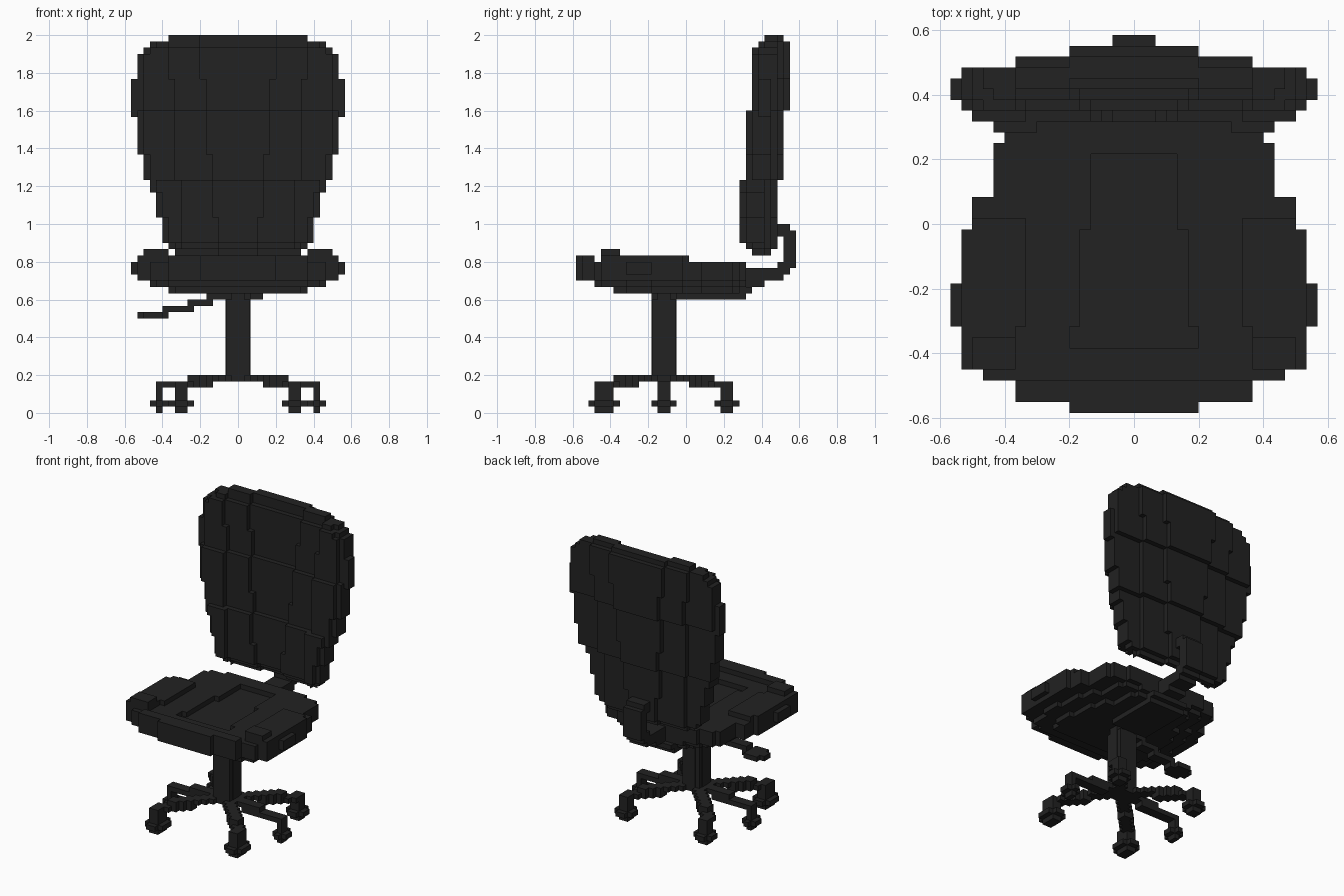
import bpy, bmesh
from mathutils import Matrix, Vector

U = 1 / 30  # size of one block

cube = bpy.data.objects.get("Cube")
if cube:
    bpy.data.objects.remove(cube, do_unlink=True)

charcoal = bpy.data.materials.new("charcoal")
charcoal.use_nodes = True
colour = (0.016, 0.016, 0.016, 1)
charcoal.diffuse_color = colour
charcoal.node_tree.nodes["Principled BSDF"].inputs["Base Color"].default_value = colour


def both(x0, x1, *rest):
    """A box and its mirror image across x = 0."""
    return [(x0, x1, *rest), (-x1, -x0, *rest)]


def build(name, boxes):
    """One object out of boxes (x0, x1, y0, y1, z0, z1) in block units."""
    bm = bmesh.new()
    for x0, x1, y0, y1, z0, z1 in boxes:
        centre = Vector((x0 + x1, y0 + y1, z0 + z1)) * U / 2
        size = Vector((x1 - x0, y1 - y0, z1 - z0)) * U
        bmesh.ops.create_cube(bm, size=1, matrix=Matrix.Translation(centre) @ Matrix.Diagonal(size.to_4d()))
    mesh = bpy.data.meshes.new(name)
    bm.to_mesh(mesh)
    bm.free()
    mesh.materials.append(charcoal)
    obj = bpy.data.objects.new(name, mesh)
    bpy.context.collection.objects.link(obj)


# Backrest: bands of z0, z1, half width, centre width, middle width, shift, front trim, back trim
bands = [
    (59, 60, 11, 6, 11, 0, 1, 1), (58, 59, 14, 6, 11, 0, 1, 0),
    (57, 58, 15, 6, 11, 0, 0, 0), (53, 57, 16, 6, 11, 0, 0, 0),
    (48, 53, 16, 5, 10, 0, 0, 0), (41, 48, 16, 5, 10, -1, 0, 0),
    (37, 41, 15, 4, 10, -1, 0, 0), (35, 37, 14, 4, 9, -2, 0, 0),
    (31, 35, 13, 4, 9, -2, 0, 0), (27, 31, 12, 3, 9, -2, 0, 0),
    (26, 27, 11, 3, 9, -2, 1, 0), (25, 26, 10, 3, 9, -2, 2, 1),
]
boxes = []
for z0, z1, w, c, m, s, f, b in bands:
    boxes.append((-c, c, 12.5 + s + f, 16.5 + s - b, z0, z1))
    boxes += both(c, m, 11.5 + s + f, 15.5 + s - b, z0, z1)
    if w > m:
        boxes += both(m, w - 1, 10.5 + s + f, 14.5 + s - b, z0, z1)
        boxes += both(w - 1, w, 11.5 + s + f, 14.5 + s - b, z0, z1)
boxes += both(16, 17, 11.5, 13.5, 47, 53)
build("backrest", boxes)

# Seat: rows of y0, y1, half width
rows = [
    (-16.5, -14.5, 11), (-14.5, -13.5, 14), (-13.5, -9.5, 16), (-9.5, -5.5, 17),
    (-5.5, -0.5, 16), (-0.5, 2.5, 15), (2.5, 4.5, 13), (4.5, 7.5, 13),
    (7.5, 8.5, 12), (8.5, 9.5, 9),
]
boxes = [(-6, 6, -17.5, -14.5, 21, 25)]
for y0, y1, w in rows:
    boxes.append((-w, w, y0, y1, 22, 23))
    boxes.append((-min(w, 16), min(w, 16), y0, y1, 21, 22))
    # sunken middle
    c = 0 if y1 > 8 else 6 if y1 <= -9.5 else 5 if y1 <= -0.5 else 4
    boxes += both(c, w, y0, y1, 23, 24)
    # stepped underside
    if y0 >= -14.5:
        boxes.append((-w + 3, w - 3, y0, y1, 20, 21))
    if y0 >= -13.5:
        boxes.append((-w + 6, w - 6, max(y0, -11.5), y1, 19, 20))
boxes += [(-6, 6, -14.5, -11.5, 23, 24), (-4, 4, 6.5, 9.5, 23, 24)]
# raised wings and corner bumps
boxes += both(6, 11, -16.5, -14.5, 24, 25)
boxes += both(11, 16, -13.5, -9.5, 24, 25)
boxes += both(10, 16, -9.5, -0.5, 24, 25)
boxes += both(10, 15, -0.5, 0.5, 24, 25)
boxes += both(11, 15, -13.5, -10.5, 25, 26)
build("seat", boxes)

# Plate under the seat and bracket that carries the backrest
build("seat_plate", [(-4, 4, -1.5, 9.5, 18, 19), (-4, 4, -5.5, 10.5, 19, 20)])
build("back_bracket", [
    (-2, 2, 9.5, 12.5, 20, 21), (-2, 2, 9.5, 15.5, 21, 23), (-2, 2, 14.5, 16.5, 22, 24),
    (-2, 2, 15.5, 17.5, 23, 29), (-2, 2, 14.5, 16.5, 28, 30),
])

# Column
CY = -3.5
build("column", [(-2, 2, CY - 1, CY + 1, 5, 19), (-1, 1, CY - 2, CY + 2, 5, 19),
                 (-1.9, 1.9, CY - 1.9, CY + 1.9, 6, 18)])

# Height lever, stepping down to a wider paddle
build("height_lever", [
    (-5, -1, CY - 1, CY + 1, 18, 19), (-8, -4, CY - 1, CY + 1, 17, 18),
    (-12, -7, CY - 1, CY + 1, 16, 17), (-16, -11, CY - 1, CY + 1, 15, 16),
    (-15, -12, CY - 2, CY + 2, 15, 16),
])

# Straight side legs
boxes = both(0, 8, CY - 1, CY + 1, 5, 6) + both(4, 13, CY - 1, CY + 1, 4, 5)
build("side_legs", boxes)

# Diagonal legs made of stepped blocks
boxes = []
for sy in (-1, 1):
    for i in range(1, 10):
        y = CY + sy * i
        x0 = i - 1
        for z, use in ((5, i <= 7), (4, i >= 5)):
            if use:
                boxes += both(x0, x0 + 2, y - 1, y + 1, z, z + 1)
boxes += both(8, 10, -14.5, -11.5, 4, 5) + both(8, 10, 5.5, 7.5, 4, 5)
build("diagonal_legs", boxes)

# Casters: a post with a cross shaped foot
casters = [
    ("front", 8, 10, -14.5, -11.5),
    ("side", 12, 13, -4.5, -2.5),
    ("rear", 8, 10, 5.5, 7.5),
]
for name, x0, x1, y0, y1 in casters:
    boxes = both(x0, x1, y0, y1, 0, 4)
    boxes += both(x0 - 1, x1 + 1, y0, y1, 1, 2)
    boxes += both(x0, x1, y0 - 1, y1 + 1, 1, 2)
    build(name + "_casters", boxes)
